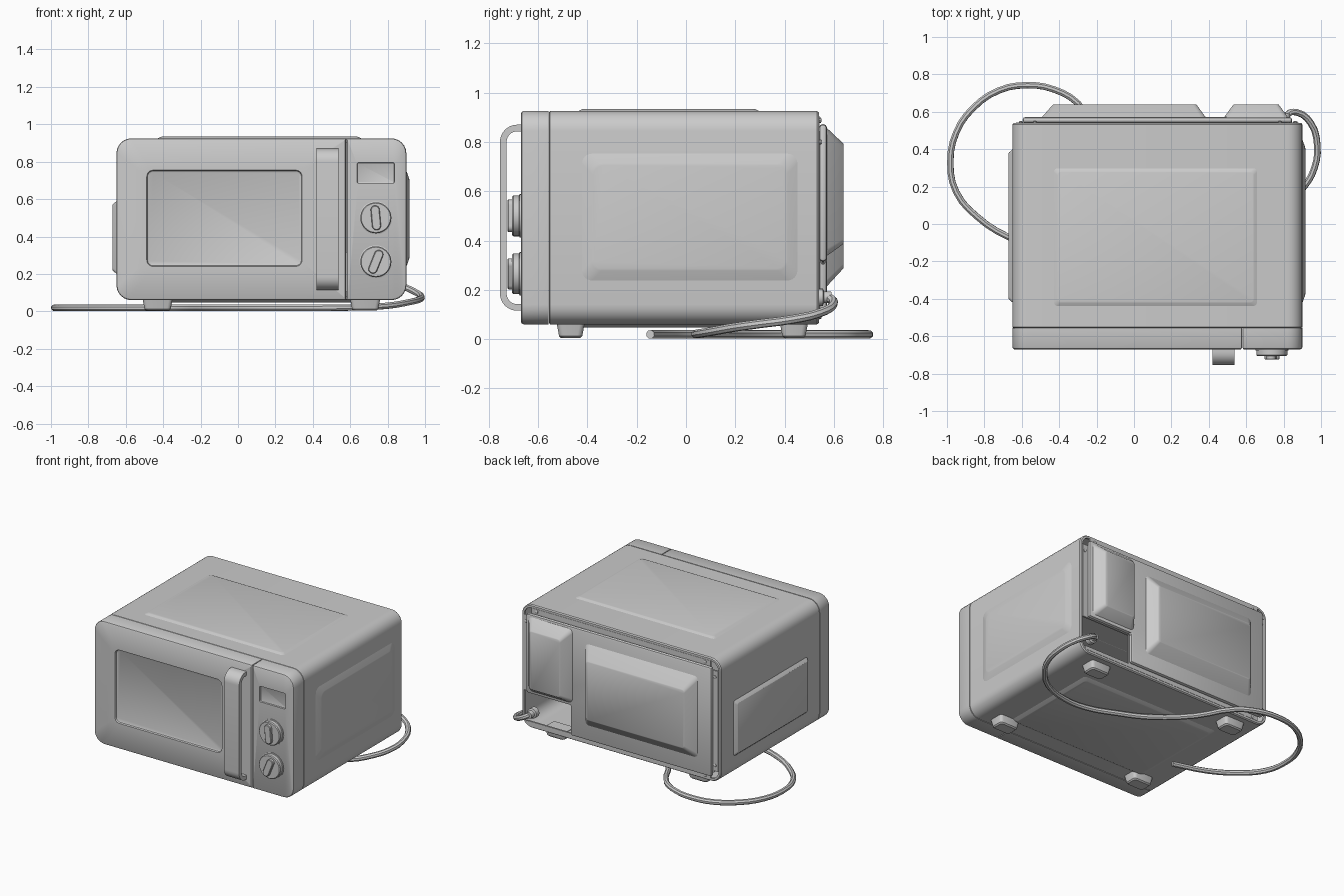
import bpy, bmesh, math
from mathutils import Vector

if "Cube" in bpy.data.objects:
    bpy.data.objects.remove(bpy.data.objects["Cube"])

MAP = {'x': lambda u, v, d: (d, u, v),
       'y': lambda u, v, d: (u, d, v),
       'z': lambda u, v, d: (u, v, d)}


def rrect(u0, u1, v0, v1, r, n=6):
    """Rounded rectangle outline; r is one radius or four (right-top, left-top, left-bottom, right-bottom)."""
    rs = r if isinstance(r, tuple) else (r,) * 4
    out = []
    for k, (u, v, su, sv) in enumerate([(u1, v1, -1, -1), (u0, v1, 1, -1), (u0, v0, 1, 1), (u1, v0, -1, 1)]):
        q = rs[k]
        for i in range(n + 1):
            a = math.pi / 2 * (k + i / n)
            out.append((u + su * q + q * math.cos(a), v + sv * q + q * math.sin(a)))
    return out


def loft(name, axis, levels, caps=(True, True), bevel=0):
    """Bridge a row of equal-length outlines, each given with its depth along the axis."""
    bm = bmesh.new()
    loops = [[bm.verts.new(MAP[axis](u, v, d)) for u, v in pts] for pts, d in levels]
    n = len(loops[0])
    for a, b in zip(loops, loops[1:]):
        for i in range(n):
            j = (i + 1) % n
            bm.faces.new((a[i], a[j], b[j], b[i]))
    if caps[0]:
        bm.faces.new(loops[0][::-1])
    if caps[1]:
        bm.faces.new(loops[-1])
    bmesh.ops.recalc_face_normals(bm, faces=bm.faces)
    if bevel:
        edges = [e for e in bm.edges if e.calc_face_angle(0) > 0.6]
        bmesh.ops.bevel(bm, geom=edges, offset=bevel, segments=2, affect='EDGES', profile=0.5)
    me = bpy.data.meshes.new(name)
    bm.to_mesh(me)
    bm.free()
    ob = bpy.data.objects.new(name, me)
    bpy.context.collection.objects.link(ob)
    return ob


def body(i=0.0, r=0.08):
    return rrect(-0.65 + i, 0.90 - i, 0.06 + i, 0.925 - i, r - i)


# Wrapped housing, open at the back with a narrow rolled rim
loft("housing", 'y', [(body(0.006), -0.556), (body(), -0.552), (body(), 0.532),
                      (body(0.006), 0.54), (body(0.02), 0.54), (body(0.02), 0.525)], (False, False))

# Door with a sunken window
s = 0.003
door = lambda i: rrect(-0.65 + i, 0.577 - i * 0.5, 0.06 + i, 0.925 - i, (s, 0.08 - i, 0.08 - i, s))
win = lambda i: rrect(-0.488 + i, 0.343 - i, 0.24 + i, 0.755 - i, 0.035 - i)
loft("door", 'y', [(door(0), -0.557), (door(0), -0.66), (door(0.003), -0.666), (door(0.01), -0.67),
                   (win(0), -0.67), (win(0.004), -0.66), (win(0.012), -0.656)])

# Control panel with a sunken display
panel = lambda i: rrect(0.581 + i * 0.5, 0.90 - i, 0.06 + i, 0.925 - i, (0.08 - i, s, s, 0.08 - i))
disp = lambda i: rrect(0.637 + i, 0.837 - i, 0.685 + i, 0.795 - i, 0.008 - i)
loft("control_panel", 'y', [(panel(0), -0.557), (panel(0), -0.66), (panel(0.003), -0.666), (panel(0.01), -0.67),
                            (disp(0), -0.67), (disp(0.002), -0.66), (disp(0.006), -0.658)])

# Bent strap handle
def strap(r):
    e = 0.07 - r
    arc = lambda cz, a0: [(-0.685 + r * math.cos(math.radians(a0 + 90 * i / 8)),
                           cz + r * math.sin(math.radians(a0 + 90 * i / 8))) for i in range(9)]
    return [(-0.665, 0.87 - e)] + arc(0.80, 90) + arc(0.185, 180) + [(-0.665, 0.115 + e)]

outline = strap(0.07) + strap(0.043)[::-1]
loft("handle", 'x', [(outline, 0.42), (outline, 0.537)])

# Knobs: round base, dial and tilted grip bar
def circle(cx, cz, r, n=32):
    return [(cx + r * math.cos(2 * math.pi * i / n), cz + r * math.sin(2 * math.pi * i / n)) for i in range(n)]

for tag, cz, tilt in (("upper", 0.50, 5), ("lower", 0.265, -22)):
    cx = 0.737
    loft(tag + "_knob", 'y', [(circle(cx, cz, r), y) for r, y in
         ((0.088, -0.66), (0.088, -0.675), (0.083, -0.677), (0.083, -0.70), (0.078, -0.706))])
    t = math.radians(tilt)
    grip = lambda i: [(cx + u * math.cos(t) - v * math.sin(t), cz + u * math.sin(t) + v * math.cos(t))
                      for u, v in rrect(-0.024 + i, 0.024 - i, -0.066 + i, 0.066 - i, 0.0235 - i)]
    loft(tag + "_knob_grip", 'y', [(grip(0), -0.70), (grip(0), -0.721), (grip(0.004), -0.725)])

# Pressed panels on top, bottom and both sides
def bulge(name, axis, box, d0, d1, slope, r):
    u0, u1, v0, v1 = box
    f = lambda i: rrect(u0 + i, u1 - i, v0 + i, v1 - i, r)
    loft(name, axis, [(f(0), d0), (f(slope * 0.85), d0 + (d1 - d0) * 0.9), (f(slope), d1)], (False, True))

bulge("top_pressing", 'z', (-0.43, 0.66, -0.44, 0.30), 0.924, 0.934, 0.022, 0.02)
bulge("bottom_pressing", 'z', (-0.43, 0.66, -0.44, 0.30), 0.061, 0.046, 0.03, 0.02)
bulge("right_pressing", 'x', (-0.425, 0.455, 0.235, 0.755), 0.899, 0.916, 0.05, 0.04)
bulge("left_pressing", 'x', (-0.42, 0.40, 0.20, 0.59), -0.649, -0.67, 0.02, 0.015)

# Back flange with open corners and a cord notch, and the raised plate over it
c = 0.06
L, R, B, T = -0.63, 0.88, 0.08, 0.905
flange = [(L + c, B), (0.50, B), (0.50, 0.315), (R, 0.315), (R, T - c), (R - c, T - c), (R - c, T),
          (L + c, T), (L + c, T - c), (L, T - c), (L, B + c), (L + c, B + c)]
loft("back_flange", 'y', [(flange, 0.53), (flange, 0.542)])
rail = rrect(0.49, 0.86, B, 0.105, 0.004)
loft("back_lower_rail", 'y', [(rail, 0.53), (rail, 0.542)])
plate = [(-0.595, 0.105), (0.50, 0.105), (0.50, 0.315), (0.845, 0.315), (0.845, 0.872), (-0.595, 0.872)]
loft("back_plate", 'y', [(plate, 0.54), (plate, 0.572)], bevel=0.014)

# Tapered ducts on the back plate
loft("large_back_duct", 'y', [(rrect(-0.495, 0.385, 0.21, 0.79, 0.03), 0.568),
                              (rrect(-0.435, 0.335, 0.285, 0.70, 0.02), 0.637),
                              (rrect(-0.43, 0.33, 0.29, 0.695, 0.02), 0.64)])
loft("small_back_duct", 'y', [(rrect(0.48, 0.825, 0.335, 0.86, 0.03), 0.568),
                              (rrect(0.53, 0.775, 0.385, 0.795, 0.02), 0.637),
                              (rrect(0.535, 0.77, 0.39, 0.79, 0.02), 0.64)])

# Corner screws
for i, (x, z) in enumerate([(-0.605, 0.80), (-0.53, 0.888), (0.78, 0.888), (0.862, 0.80),
                            (-0.605, 0.18), (-0.53, 0.092)]):
    loft("screw_%d" % (i + 1), 'y', [(circle(x, z, 0.011, 10), 0.535), (circle(x, z, 0.011, 10), 0.547),
                                     (circle(x, z, 0.006, 10), 0.55)])

# Tapered feet
for side, x in (("left", -0.43), ("right", 0.68)):
    for end, y in (("front", -0.468), ("back", 0.438)):
        f = lambda i: rrect(x - 0.08 + i, x + 0.08 - i, y - 0.057 + i, y + 0.057 - i, 0.02, 3)
        loft("%s_%s_foot" % (end, side), 'z', [(f(0), 0.065), (f(0.01), 0.012), (f(0.018), 0.004)])

# Cord grommet and power cord
loft("cord_grommet", 'y', [(circle(0.81, 0.17, r, 16), y) for r, y in
                           ((0.035, 0.52), (0.035, 0.555), (0.024, 0.56), (0.022, 0.59))])
path = [(0.81, 0.53, 0.17), (0.82, 0.585, 0.165), (0.87, 0.597, 0.14), (0.945, 0.54, 0.105), (0.98, 0.42, 0.078),
        (0.965, 0.30, 0.062), (0.91, 0.20, 0.048), (0.80, 0.10, 0.03), (0.62, 0.045, 0.021), (0.44, 0.05, 0.019),
        (0.25, 0.12, 0.019), (0.06, 0.215, 0.019), (-0.16, 0.42, 0.019), (-0.30, 0.645, 0.019), (-0.43, 0.72, 0.019),
        (-0.57, 0.742, 0.019), (-0.72, 0.715, 0.019), (-0.86, 0.62, 0.019), (-0.95, 0.49, 0.019),
        (-0.982, 0.33, 0.019), (-0.95, 0.17, 0.019), (-0.84, 0.04, 0.019), (-0.67, -0.07, 0.019), (-0.44, -0.145, 0.019)]
cu = bpy.data.curves.new("power_cord", 'CURVE')
cu.dimensions = '3D'
cu.bevel_depth, cu.bevel_resolution, cu.resolution_u, cu.use_fill_caps = 0.018, 2, 3, True
sp = cu.splines.new('BEZIER')
sp.bezier_points.add(len(path) - 1)
for p, co in zip(sp.bezier_points, path):
    p.co = Vector(co)
    p.handle_left_type = p.handle_right_type = 'AUTO'
cord = bpy.data.objects.new("power_cord", cu)
bpy.context.collection.objects.link(cord)
bpy.ops.object.select_all(action='DESELECT')
cord.select_set(True)
bpy.context.view_layer.objects.active = cord
bpy.ops.object.convert(target='MESH')

# Smooth shading with sharp creases kept
bpy.ops.object.select_all(action='SELECT')
bpy.ops.object.shade_smooth_by_angle(angle=math.radians(30))
